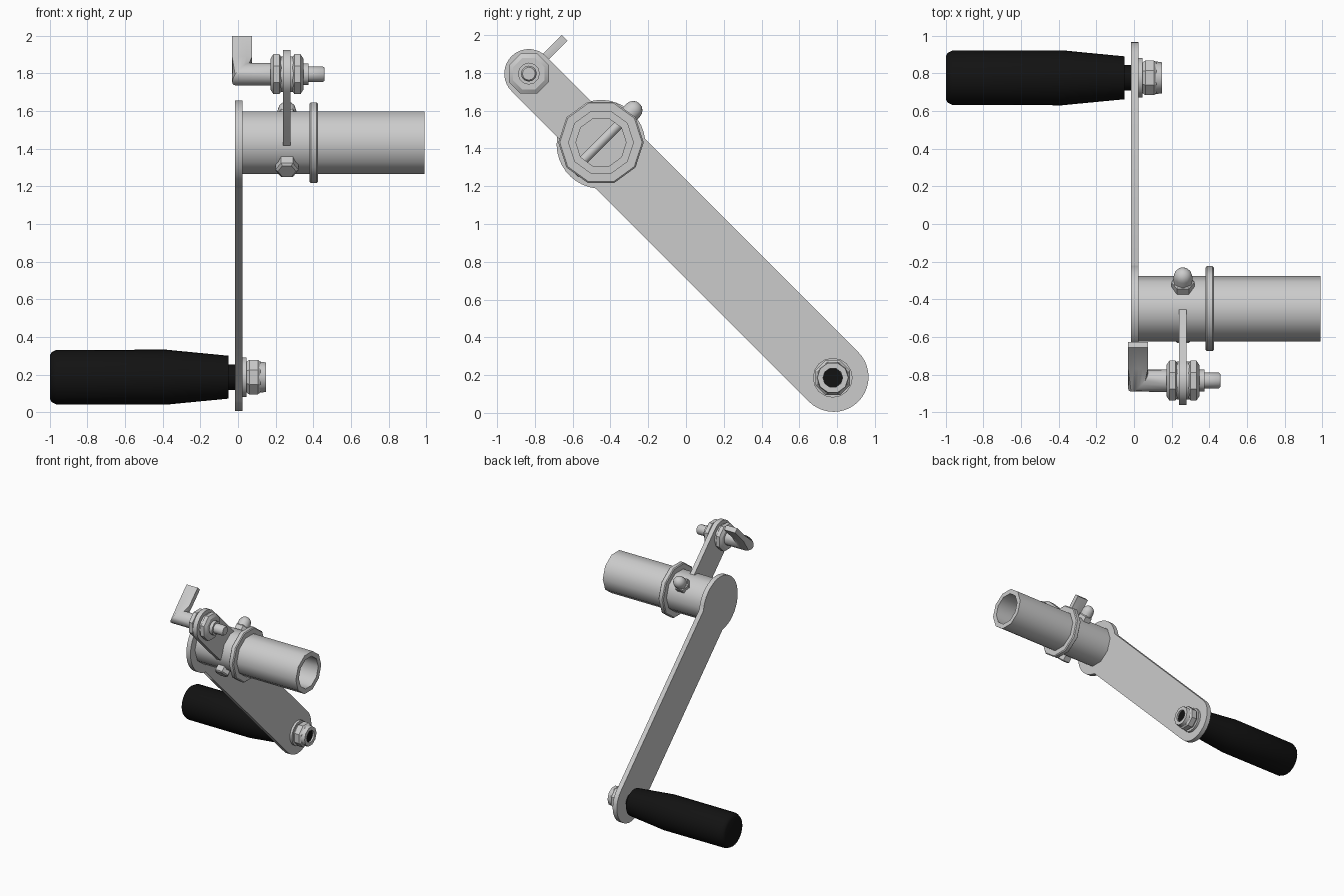
import bpy, bmesh
from math import sin, cos, pi, radians, asin, sqrt
from mathutils import Vector

if "Cube" in bpy.data.objects:
    bpy.data.objects.remove(bpy.data.objects["Cube"])

X, Y, Z = Vector((1, 0, 0)), Vector((0, 1, 0)), Vector((0, 0, 1))
H = sqrt(0.5)
ALONG = Vector((0, H, -H))     # down the crank arm
ACROSS = Vector((0, H, H))     # square to the arm

HUB = Vector((0, -0.45, 1.432))
GRIP = Vector((0, 0.777, 0.186))
PIVOT = Vector((0, -0.832, 1.796))

black = bpy.data.materials.new("black_rubber")
black.diffuse_color = (0.006, 0.006, 0.006, 1)
black.use_nodes = True
black.node_tree.nodes["Principled BSDF"].inputs["Base Color"].default_value = black.diffuse_color


def finish(name, bm, mat=None, angle=40):
    bmesh.ops.recalc_face_normals(bm, faces=bm.faces[:])
    me = bpy.data.meshes.new(name)
    bm.to_mesh(me)
    bm.free()
    me.shade_smooth()
    me.set_sharp_from_angle(angle=radians(angle))
    ob = bpy.data.objects.new(name, me)
    bpy.context.collection.objects.link(ob)
    if mat:
        me.materials.append(mat)
    return ob


def loft(name, rings, closed=False, mat=None, angle=40):
    """Skin rings of points; cap the ends, or join last ring to first."""
    bm = bmesh.new()
    vs = [[bm.verts.new(p) for p in r] for r in rings]
    n = len(vs[0])
    pairs = list(zip(vs, vs[1:])) + ([(vs[-1], vs[0])] if closed else [])
    for a, b in pairs:
        for i in range(n):
            j = (i + 1) % n
            bm.faces.new((a[i], a[j], b[j], b[i]))
    if not closed:
        bm.faces.new(vs[0])
        bm.faces.new(vs[-1])
    return finish(name, bm, mat, angle)


def lathe(name, origin, profile, sides, axis=X, e1=Y, turn=0.0, **kw):
    """Profile is (distance along axis, radius)."""
    e2 = axis.cross(e1)
    ang = [turn + 2 * pi * i / sides for i in range(sides)]
    rings = [[origin + axis * d + (e1 * cos(a) + e2 * sin(a)) * r for a in ang]
             for d, r in profile]
    return loft(name, rings, **kw)


def plate(name, origin, outline, x0, x1):
    """Flat plate from an outline in (along, across) coordinates."""
    pts = [origin + ALONG * s + ACROSS * t for s, t in outline]
    return loft(name, [[p + X * x for p in pts] for x in (x0, x1)])


def arc(cx, r, a0, a1, n):
    return [(cx + r * cos(a0 + (a1 - a0) * i / n), r * sin(a0 + (a1 - a0) * i / n))
            for i in range(n + 1)]


# Crank arm: wide disc at the hub, narrower rounded bar to the grip
length = (GRIP - HUB).length
R, r = 0.235, 0.185
neck = asin(r / R)
disc_origin = HUB - Z * 0.01
plate("crank_arm", disc_origin,
      arc((GRIP - disc_origin).dot(ALONG), r, -pi / 2, pi / 2, 20)
      + arc(0, R, neck, 2 * pi - neck, 28), -0.015, 0.025)

# Hub tube with its collar
lathe("hub_tube", HUB, [(0.02, 0.174), (0.99, 0.174), (0.99, 0.133), (0.02, 0.133)],
      10, closed=True)
lathe("tube_collar", HUB, [(0.38, 0.165), (0.38, 0.218), (0.387, 0.226),
                           (0.418, 0.226), (0.425, 0.218), (0.425, 0.165)],
      10, closed=True)

# Cross bolt through the tube: shank, hex head, domed nut
CROSS = HUB + X * 0.26
lathe("cross_bolt_shank", CROSS, [(-0.18, 0.026), (0.18, 0.026)], 10, axis=ACROSS, e1=X)
lathe("cross_bolt_head", CROSS, [(-0.215, 0.048), (-0.205, 0.062), (-0.155, 0.062)],
      6, axis=ACROSS, e1=X, angle=25)
lathe("cross_bolt_nut", CROSS, [(0.155, 0.062), (0.2, 0.062), (0.21, 0.05)],
      6, axis=ACROSS, e1=X, angle=25)
dome = [(0.2, 0.05), (0.24, 0.05)] + [(0.24 + 0.05 * sin(a), 0.05 * cos(a))
                                      for a in (0.4, 0.8, 1.15, 1.45)]
lathe("cross_bolt_dome", CROSS, dome, 12, axis=ACROSS, e1=X)

# Latch lug welded to the tube
plate("latch_lug", PIVOT, [(0.405, -0.13), (0.36, 0.0), (0.405, 0.13)]
      + arc(0, 0.13, pi / 2, 3 * pi / 2, 18), 0.24, 0.28)

# Clamping nuts and washers on both sides of the lug
for label, m in (("inner", -1), ("outer", 1)):
    lathe("latch_washer_" + label, PIVOT + X * 0.26,
          [(m * 0.02, 0.1), (m * 0.034, 0.1)], 10)
    lathe("latch_nut_" + label, PIVOT + X * 0.26,
          [(m * 0.03, 0.098), (m * 0.04, 0.115), (m * 0.072, 0.115), (m * 0.087, 0.09)],
          8, turn=pi / 8, angle=30)

# Latch pin
lathe("latch_pin", PIVOT, [(0.16, 0.058), (0.375, 0.058), (0.375, 0.042),
                           (0.45, 0.042), (0.46, 0.034)], 12)

# Latch handle: round rod, mitred elbow, then flattened lever
N = 16
circle = [(cos(2 * pi * i / N), sin(2 * pi * i / N)) for i in range(N)]
square = [(c / max(abs(c), abs(s)), s / max(abs(c), abs(s))) for c, s in circle]
mid, half = 0.022, 0.053
rings = [[PIVOT + X * 0.175 + ACROSS * c * 0.06 + ALONG * s * 0.06 for c, s in circle],
         [PIVOT + X * (mid + half * c) + ACROSS * c * 0.06 + ALONG * s * 0.058
          for c, s in circle]]
for d in (0.11, 0.268):
    rings.append([PIVOT + X * (mid + half * c) + ACROSS * d + ALONG * s * 0.021
                  for c, s in square])
loft("latch_handle", rings)

# Grip with tapered end and neck
lathe("grip", GRIP, [(-1.0, 0.115), (-0.991, 0.132), (-0.965, 0.145), (-0.38, 0.146),
                     (-0.3, 0.138), (-0.05, 0.114)], 24, mat=black)
lathe("grip_spindle", GRIP, [(-0.06, 0.068), (-0.012, 0.068), (-0.012, 0.052),
                             (0.135, 0.052)], 16, mat=black)

# Grip fixing: washer, nut and locking rim
lathe("grip_washer", GRIP, [(0.02, 0.105), (0.045, 0.105)], 16)
lathe("grip_nut", GRIP, [(0.045, 0.088), (0.06, 0.1), (0.105, 0.1), (0.12, 0.086)],
      8, turn=pi / 8, angle=30)
lathe("grip_nut_rim", GRIP, [(0.11, 0.052), (0.11, 0.088), (0.15, 0.082), (0.15, 0.052)],
      10, closed=True)
